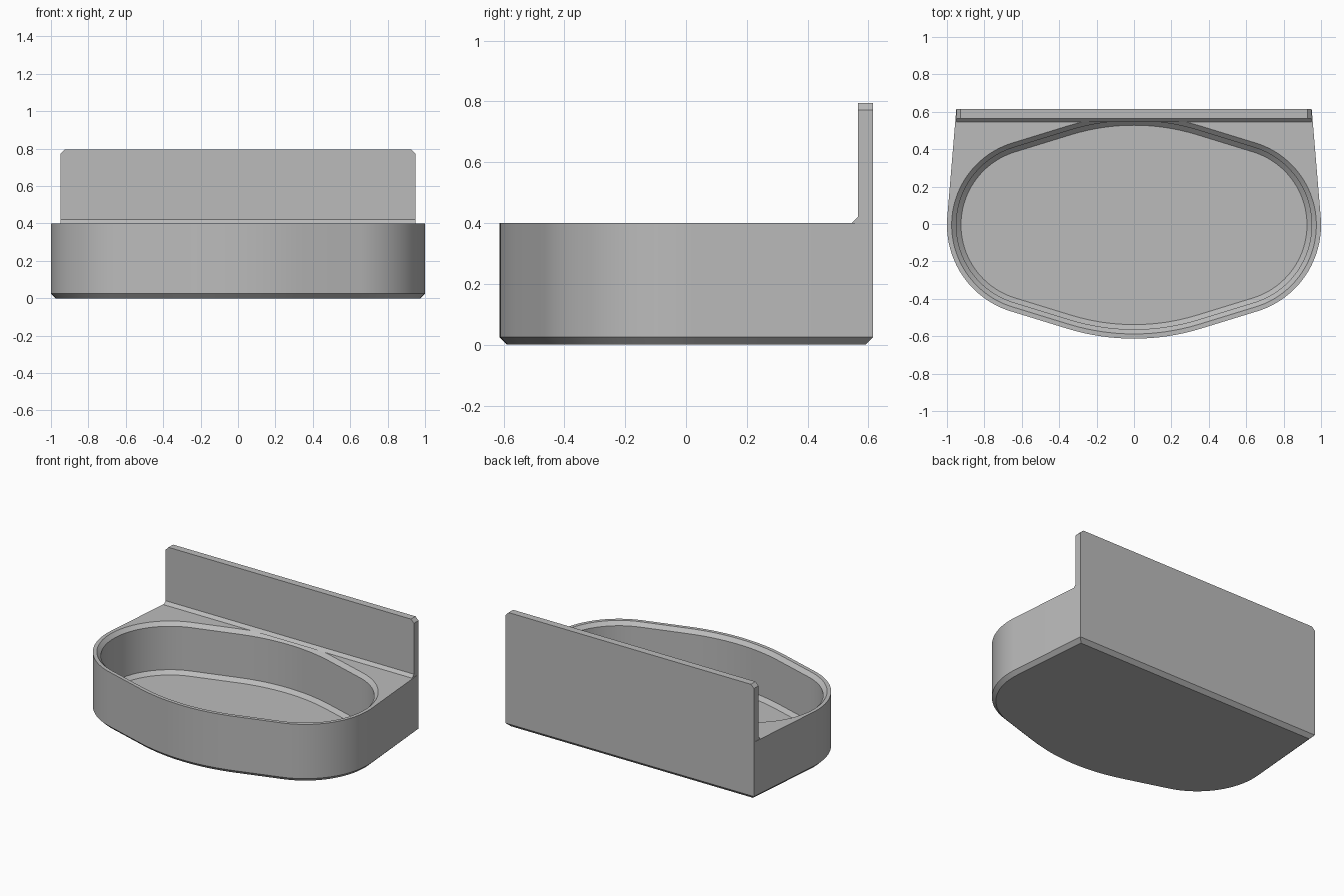
import bpy, bmesh
from math import sin, cos, radians

cube = bpy.data.objects.get("Cube")
if cube:
    bpy.data.objects.remove(cube)

grey = bpy.data.materials.new("plain grey")
grey.use_nodes = True
colour = (0.5, 0.5, 0.5, 1)
grey.diffuse_color = colour
grey.node_tree.nodes["Principled BSDF"].inputs["Base Color"].default_value = colour

MID_Y = -0.005      # centre line of the oval
TILT = 17           # slope of the straight parts, in degrees
BACK = 0.615        # back face
LIP = 0.025         # width of every chamfer


def arc(cx, cy, r, a0, a1, n):
    angles = [radians(a0 + (a1 - a0) * i / n) for i in range(n + 1)]
    return [(cx + r * cos(a), cy + r * sin(a)) for a in angles]


def front_half(inset, end):
    """Front of the oval, left to right: end arc, broad arc, end arc."""
    r, broad = 0.483 - inset, 1.22 - inset
    right = arc(0.517, MID_Y, r, TILT - 90, end, 24)
    left = [(-x, y) for x, y in reversed(right)]
    return left + arc(0, 0.607, broad, -90 - TILT, TILT - 90, 16) + right


def oval(inset):
    front = front_half(inset, 0)
    return front + [(x, 2 * MID_Y - y) for x, y in reversed(front[1:-1])]


def body_outline(inset):
    x, y = 0.95 - inset, BACK - inset
    return front_half(inset, 4.5) + [(x, y), (-x, y)]


def finish(name, bm):
    bmesh.ops.recalc_face_normals(bm, faces=bm.faces)
    mesh = bpy.data.meshes.new(name)
    bm.to_mesh(mesh)
    bm.free()
    mesh.materials.append(grey)
    obj = bpy.data.objects.new(name, mesh)
    bpy.context.collection.objects.link(obj)
    return obj


def loft(name, layers):
    """Solid through a stack of (outline, height) layers."""
    bm = bmesh.new()
    rings = [[bm.verts.new((x, y, z)) for x, y in pts] for pts, z in layers]
    for low, high in zip(rings, rings[1:]):
        for i in range(len(low)):
            bm.faces.new((low[i - 1], low[i], high[i], high[i - 1]))
    bm.faces.new(rings[0])
    bm.faces.new(rings[-1])
    return finish(name, bm)


# Tray body with a chamfered underside
tray = loft("tray_body", [(body_outline(LIP), 0), (body_outline(0), LIP),
                          (body_outline(0), 0.4)])

# Oval basin, chamfered at floor and lip
basin = loft("basin_cutter", [(oval(0.075), 0.05), (oval(0.05), 0.075),
                              (oval(0.05), 0.375), (oval(0.015), 0.41)])
basin.hide_render = True
cut = tray.modifiers.new("basin", "BOOLEAN")
cut.operation = "DIFFERENCE"
cut.solver = "EXACT"
cut.object = basin
bpy.context.view_layer.objects.active = tray
bpy.ops.object.select_all(action="DESELECT")
tray.select_set(True)
bpy.ops.object.modifier_apply(modifier=cut.name)
bpy.data.objects.remove(basin)
bpy.ops.object.shade_smooth_by_angle(angle=radians(25))

# Back plate with a sloped foot and clipped top corners
TOP = 0.795
profile = [(BACK, 0.4), (0.545, 0.4), (0.565, 0.42), (0.565, TOP), (BACK, TOP)]
bm = bmesh.new()
side = bm.faces.new([bm.verts.new((-0.95, y, z)) for y, z in profile])
new = bmesh.ops.extrude_face_region(bm, geom=[side])["geom"]
bmesh.ops.translate(bm, vec=(1.9, 0, 0),
                    verts=[v for v in new if isinstance(v, bmesh.types.BMVert)])
corners = [e for e in bm.edges
           if all(v.co.z > TOP - 0.001 for v in e.verts)
           and abs(e.verts[0].co.x - e.verts[1].co.x) < 0.001]
bmesh.ops.bevel(bm, geom=corners, offset=0.023, segments=1, affect="EDGES")
# Close the far end if the extrusion left it open
bmesh.ops.holes_fill(bm, edges=[e for e in bm.edges if e.is_boundary], sides=0)
finish("back_plate", bm)
